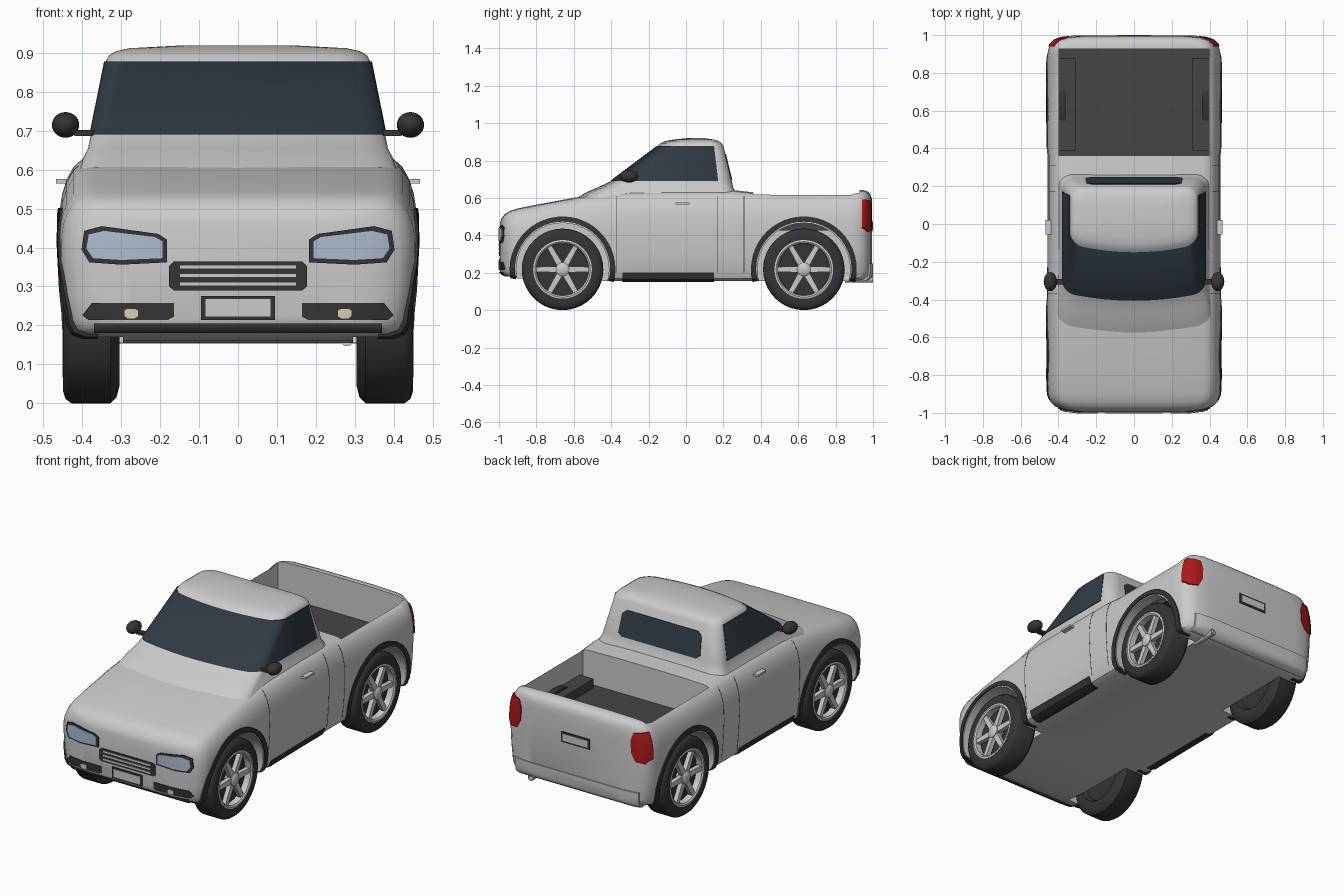
import bpy, bmesh
from math import sin, cos, pi, radians

if "Cube" in bpy.data.objects:
    bpy.data.objects.remove(bpy.data.objects["Cube"])

DARK, BLACK, GLASS = (.06, .06, .065, 1), (.035, .035, .04, 1), (.03, .042, .055, 1)
LENS, RED, CREAM, PLATE = (.42, .5, .6, 1), (.4, .01, .01, 1), (.7, .62, .42, 1), (.55, .55, .55, 1)
mats = {}


def make(name, verts, faces, color=None):
    bm = bmesh.new()
    vs = [bm.verts.new(v) for v in verts]
    for f in faces:
        bm.faces.new([vs[i] for i in f])
    bmesh.ops.remove_doubles(bm, verts=bm.verts, dist=1e-5)
    bmesh.ops.recalc_face_normals(bm, faces=bm.faces)
    me = bpy.data.meshes.new(name)
    bm.to_mesh(me)
    bm.free()
    ob = bpy.data.objects.new(name, me)
    bpy.context.collection.objects.link(ob)
    if color:
        if color not in mats:
            mats[color] = bpy.data.materials.new("paint")
            mats[color].diffuse_color = color
        me.materials.append(mats[color])
    return ob


def loft(name, rings, color=None, cap=True):
    n = len(rings[0])
    verts = [p for r in rings for p in r]
    faces = [(k * n + i, k * n + (i + 1) % n, (k + 1) * n + (i + 1) % n, (k + 1) * n + i)
             for k in range(len(rings) - 1) for i in range(n)]
    if cap:
        faces += [tuple(range(n)), tuple(range(len(verts) - n, len(verts)))]
    return make(name, verts, faces, color)


def prism(name, poly, axis, lo, hi, color=None):
    put = {'x': lambda a, b, d: (d, a, b), 'y': lambda a, b, d: (a, d, b)}[axis]
    return loft(name, [[put(a, b, d) for a, b in poly] for d in (lo, hi)], color)


def rect(a0, a1, b0, b1):
    return [(a0, b0), (a1, b0), (a1, b1), (a0, b1)]


def box(name, x0, x1, y0, y1, z0, z1, color=None):
    return prism(name, rect(x0, x1, z0, z1), 'y', y0, y1, color)


def lathe(name, prof, y, z, s=1, color=None, cap=True, n=40):
    """Spin (x, radius) points about an axis parallel to x."""
    return loft(name, [[(s * x, y + r * cos(2 * pi * i / n), z + r * sin(2 * pi * i / n))
                        for i in range(n)] for x, r in prof], color, cap)


def boolean(ob, cutter, op):
    m = ob.modifiers.new("cut", 'BOOLEAN')
    m.operation, m.object, m.solver = op, cutter, 'EXACT'
    bpy.context.view_layer.objects.active = ob
    bpy.ops.object.modifier_apply(modifier="cut")
    bpy.data.objects.remove(cutter)


# Body: cross-sections (y, half width, bottom, top) from nose to tail
STATIONS = [(-.995, .29, .205, .465), (-.985, .365, .195, .49), (-.967, .415, .185, .512),
            (-.94, .443, .178, .528), (-.9, .455, .17, .54), (-.8, .46, .16, .56), (-.55, .46, .155, .605),
            (-.3, .46, .155, .632), (0, .457, .155, .637), (.25, .457, .155, .637), (.36, .457, .155, .625),
            (.6, .46, .155, .622), (.88, .46, .155, .622), (.92, .455, .158, .637), (.95, .443, .162, .637),
            (.972, .42, .167, .63), (.986, .38, .178, .615), (.994, .31, .195, .59)]


def body_ring(y, w, zb, zt, g):
    w, zb, h = w + g, zb - g, zt - zb + 2 * g
    half = [(w - .06, 0), (w - .03, .03), (w - .016, .1), (w - .006, .3), (w, .55), (w - .001, .7), (w - .008, .8),
            (w - .02, .88), (w - .038, .945), (w - .06, .985), (w - .09, 1), (w * .4, 1.01)]
    pts = half + [(-x, t) for x, t in reversed(half)]
    return [(x, y * (1 + g), zb + t * h) for x, t in pts]


def body_solid(name, g=0.):
    return loft(name, [body_ring(*s, g) for s in STATIONS])


def skin(name, poly, axis, lo, hi, grow, color=None):
    """A panel that follows the body surface, standing proud of it by grow."""
    ob = prism(name, poly, axis, lo, hi, color)
    boolean(ob, body_solid("grown_body", grow), 'INTERSECT')
    return ob


def mirrored(name, poly, lo, hi, grow, color):
    for s, side in ((1, "right"), (-1, "left")):
        skin(f"{name}_{side}", [(s * a, b) for a, b in poly], 'y', lo, hi, grow, color)


AXLES, R = {"front": -.66, "rear": .63}, .218
body = body_solid("body")
for y in AXLES.values():
    for s in (1, -1):
        boolean(body, lathe("arch_cutter", [(.295, .248), (.6, .248)], y, R, s), 'DIFFERENCE')
boolean(body, box("bed_cutter", -.398, .398, .362, .928, .43, .9), 'DIFFERENCE')

# Bed liner
box("bed_floor", -.397, .397, .363, .927, .425, .437, DARK)
for s in (1, -1):
    box("bed_wheel_well", s * .31, s * .397, .39, .88, .43, .488, DARK)


# Cab: plan outlines stacked in z
def cab_ring(z, yf, yb, w, g=0., ymax=9., bow=.045):
    w, yf, yb = w + g, yf - g * 1.6, yb + g
    r = min(.07, (yb - yf) * .35)
    pts = []
    for cx, cy, a0 in ((w - r, yf + r, -90), (w - r, yb - r, 0), (r - w, yb - r, 90), (r - w, yf + r, 180)):
        pts += [(cx + r * cos(radians(a0 + 15 * k)), cy + r * sin(radians(a0 + 15 * k))) for k in range(7)]
    pts += [((r - w) * (1 - k / 4), yf) for k in range(1, 8)]
    return [(x, min(ymax, y + bow * (x / w) ** 2 * (yb - y) / (yb - yf)), z) for x, y in pts]


LOW, HIGH = (.69, -.4, .245, .378), (.878, -.15, .2, .34)
loft("cab", [cab_ring(*c) for c in ((.59, -.6, .275, .41), (.632, -.53, .265, .397), (.655, -.475, .252, .385),
     LOW, HIGH, (.893, -.135, .19, .332), (.904, -.11, .175, .315), (.912, -.07, .15, .28), (.919, 0, .1, .15))])
loft("wraparound_glass", [cab_ring(*LOW, .004, .172), cab_ring(*HIGH, .004, .15)], GLASS)


# Rear window, leaning with the back of the cab
def rear_pane(off):
    shape = [(.235, .695), (.258, .71), (.25, .815), (.225, .835)]
    return [(x, .245 - (z - .69) * .2432 + off, z) for x, z in shape + [(-x, z) for x, z in reversed(shape)]]


loft("rear_window", [rear_pane(-.02), rear_pane(.004)], GLASS)

# Nose details
F = (-1.1, -.93)
lamp = [(.182, .362), (.182, .42), (.205, .435), (.35, .455), (.395, .443), (.402, .395), (.382, .362), (.3, .356)]
mirrored("headlight_bezel", lamp, *F, .004, BLACK)
mirrored("headlight_lens", [(.29 + (x - .29) * .9, .405 + (z - .405) * .78) for x, z in lamp], *F, .008, LENS)
skin("grille", [(-.165, .29), (.165, .29), (.177, .3), (.177, .352), (.165, .364), (-.165, .364), (-.177, .352),
                (-.177, .3)], 'y', *F, .004, BLACK)
for z in (.306, .328, .35):
    skin("grille_slat", rect(-.15, .15, z - .005, z + .005), 'y', *F, .008)
mirrored("bumper_inset", [(.165, .222), (.18, .214), (.385, .214), (.4, .226), (.375, .258), (.165, .258)],
         *F, .003, BLACK)
mirrored("fog_light", [(.255, .223), (.265, .217), (.285, .217), (.293, .225), (.293, .238), (.285, .244),
                       (.265, .244), (.255, .238)], *F, .007, CREAM)
skin("front_lip", rect(-.37, .37, .18, .205), 'y', *F, .004, DARK)
skin("front_plate_frame", rect(-.095, .095, .214, .276), 'y', *F, .006, BLACK)
skin("front_plate", rect(-.083, .083, .223, .268), 'y', *F, .008, PLATE)

# Tail details
B = (.94, 1.1)
mirrored("tail_light", [(.36, .585), (.425, .592), (.46, .56), (.46, .45), (.425, .42), (.375, .425), (.35, .47),
                        (.345, .54)], *B, .005, RED)
skin("rear_plate_frame", rect(-.09, .09, .42, .48), 'y', *B, .004, BLACK)
skin("rear_plate", rect(-.078, .078, .43, .47), 'y', *B, .006, PLATE)
skin("rear_bumper", rect(-.39, .39, .15, .25), 'y', *B, .006)
loft("exhaust", [[(.28 + r * cos(k * pi / 8), y, .165 + r * sin(k * pi / 8)) for k in range(16)]
                 for y, r in ((.85, .018), (1, .018), (1, .013), (.97, .013))])

# Sides and wheels
for s, side in ((1, "right"), (-1, "left")):
    skin("rocker_" + side, rect(-.34, .15, .14, .202), 'x', s * .38, s * .6, .005, BLACK)
    for y in (-.37, .17, .31):
        skin("door_gap_" + side, rect(y - .0015, y + .0015, .2, .61), 'x', s * .4, s * .6, .0008, DARK)
    box("door_handle_" + side, s * .44, s * .468, -.055, .02, .564, .576)
    for end, y in AXLES.items():
        tag = f"{end}_{side}"
        arc = [radians(-14 + 208 * k / 28) for k in range(29)]
        ring = [(y + r * cos(a), R + r * sin(a)) for r, seq in ((.283, arc), (.255, arc[::-1])) for a in seq]
        skin("arch_flare_" + tag, ring, 'x', s * .36, s * .6, .006, BLACK)
        lathe("tyre_" + tag, [(.335, .001), (.335, .13), (.308, .145), (.305, .175), (.312, .203), (.328, R),
              (.428, R), (.443, .207), (.45, .185), (.448, .155), (.405, .148), (.4, .001)], y, R, s, BLACK)
        lathe("rim_" + tag, [(.41, .138), (.445, .14), (.451, .148), (.449, .157), (.41, .157), (.41, .138)],
              y, R, s, cap=False)
        star = [(y + r * cos(a + k * pi / 3), R + r * sin(a + k * pi / 3)) for k in range(6)
                for r, a in ((.035, -.5), (.144, -.09), (.144, .09), (.035, .5))]
        prism("spokes_" + tag, star, 'x', s * .415, s * .44, )
        lathe("hub_" + tag, [(.4, .036), (.444, .036), (.452, .026), (.453, .001)], y, R, s, n=24)
    # Door mirror
    bpy.ops.mesh.primitive_uv_sphere_add(segments=24, ring_count=14, radius=1, location=(s * .443, -.305, .715))
    shell = bpy.context.object
    shell.name, shell.scale = "mirror_" + side, (.035, .05, .033)
    shell.data.materials.append(mats[BLACK])
    box("mirror_arm_" + side, s * .365, s * .42, -.32, -.29, .687, .702, BLACK)

bpy.ops.object.select_all(action='SELECT')
bpy.context.view_layer.objects.active = body
bpy.ops.object.shade_smooth_by_angle(angle=radians(38))

for m in bpy.data.materials:
    if m.users and not m.is_grease_pencil:
        m.use_nodes = True
        m.node_tree.nodes["Principled BSDF"].inputs["Base Color"].default_value = m.diffuse_color
